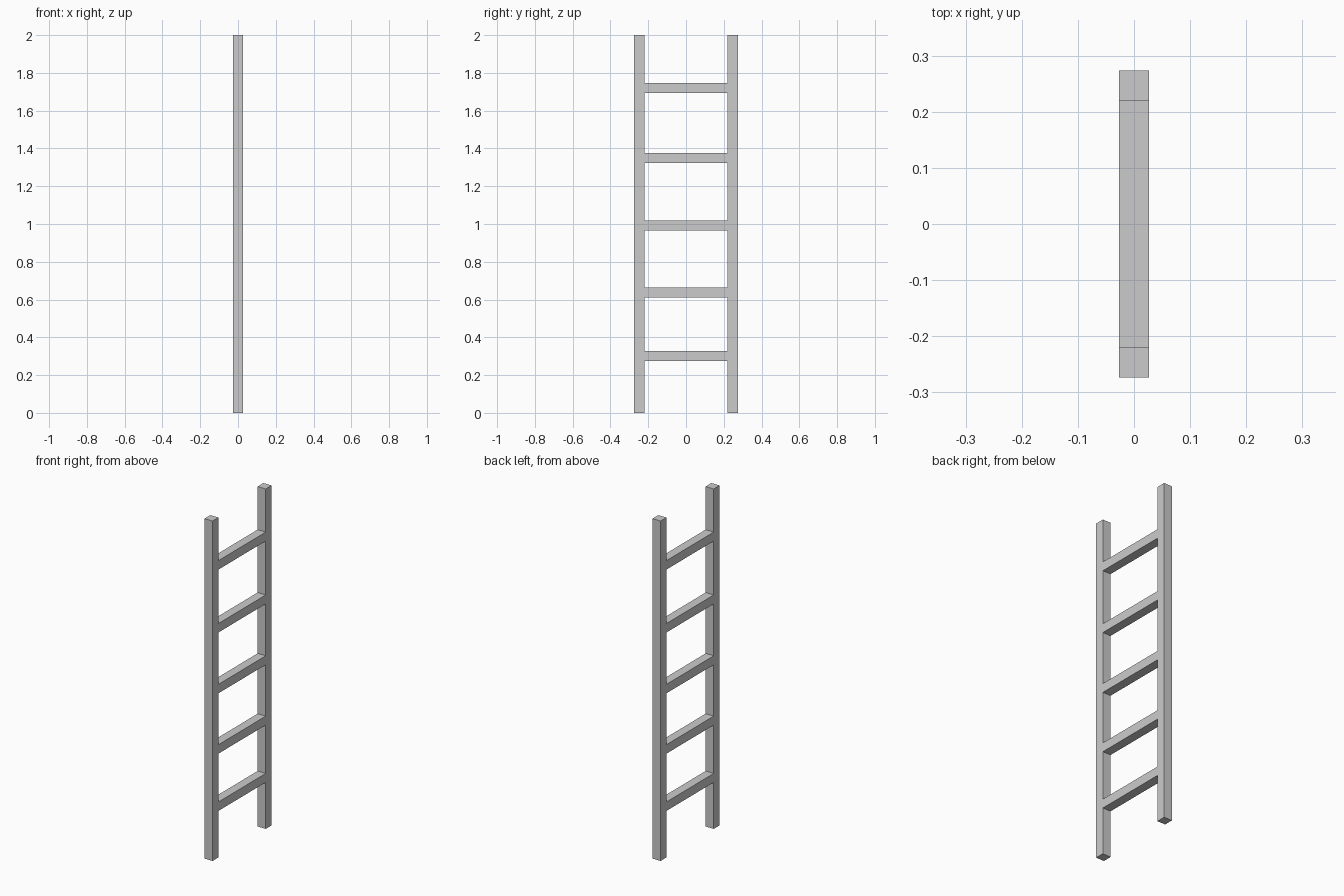
import bpy

if "Cube" in bpy.data.objects:
    bpy.data.objects.remove(bpy.data.objects["Cube"])

W = 0.053          # square section of rails and rungs
RAIL_Y = 0.247     # rail centre line
HEIGHT = 2.0


def box(name, size, centre):
    bpy.ops.mesh.primitive_cube_add(size=1, location=centre)
    ob = bpy.context.object
    ob.name = name
    ob.scale = size
    bpy.ops.object.transform_apply(location=False, rotation=False, scale=True)
    return ob


# Upright side rails
for side, name in ((-1, "left_rail"), (1, "right_rail")):
    box(name, (W, W + 0.001, HEIGHT), (0, side * RAIL_Y, HEIGHT / 2))

# Rungs, flush with the rails and slightly wider spaced towards the top
rung_length = 2 * RAIL_Y - W
for i, z in enumerate((0.30, 0.637, 0.992, 1.35, 1.72), 1):
    box(f"rung_{i}", (W, rung_length, W), (0, 0, z))
